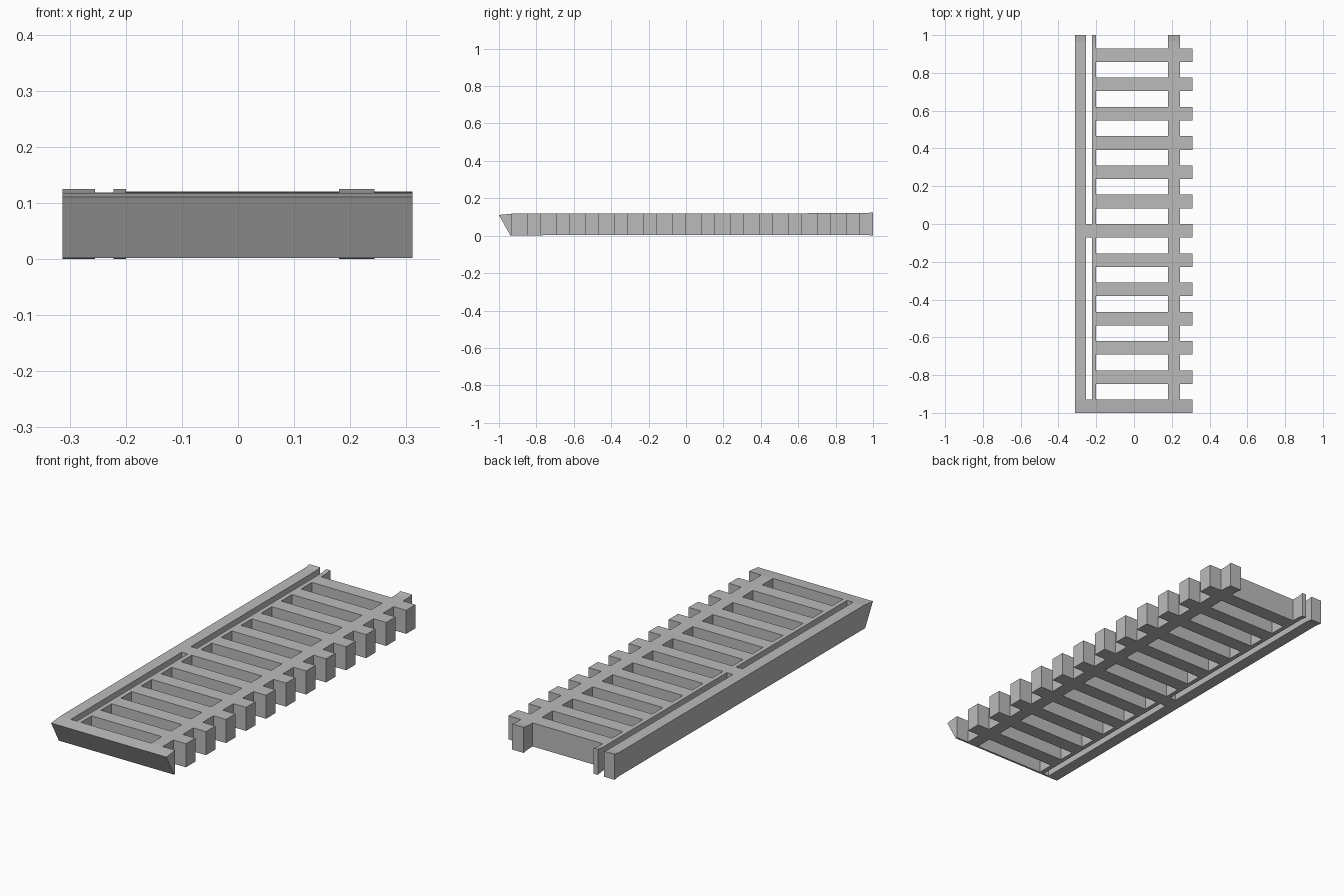
import bpy
import bmesh

cube = bpy.data.objects.get("Cube")
if cube:
    bpy.data.objects.remove(cube, do_unlink=True)

# One plain grey for the whole part
grey = bpy.data.materials.new("plain_grey")
grey.use_nodes = True
colour = (0.5, 0.5, 0.5, 1)
grey.diffuse_color = colour
grey.node_tree.nodes["Principled BSDF"].inputs["Base Color"].default_value = colour

# Plan layout: edge rail, slot, thin rail, openings, broad rail, slat tips
XS = [-0.313, -0.255, -0.222, -0.2, 0.18, 0.243, 0.311]
PITCH, WIDTH, SLATS, JOINED = 0.155, 0.072, 13, 6
YS = [-1.0]
for i in range(SLATS):
    back = -0.93 + i * PITCH
    if i:
        YS.append(back - WIDTH)
    YS.append(back)
YS += [0.965, 1.0]


def is_solid(col, row):
    """Rails run the full length; even rows up to the last slat are slats."""
    if col in (0, 2, 4):
        return True
    slat = row // 2 if row % 2 == 0 and row // 2 < SLATS else None
    if slat is None:
        return False
    return col != 1 or slat in (0, JOINED)


# Top surface of the grate
bm = bmesh.new()
grid = {(i, j): bm.verts.new((x, y, 0.1175 + 0.0015 * (y + 1)))
        for i, x in enumerate(XS) for j, y in enumerate(YS)}
for i in range(len(XS) - 1):
    for j in range(len(YS) - 1):
        if is_solid(i, j):
            bm.faces.new([grid[i, j], grid[i + 1, j],
                          grid[i + 1, j + 1], grid[i, j + 1]])
bmesh.ops.delete(bm, geom=[v for v in bm.verts if not v.link_faces], context='VERTS')

# Give the grate its depth
top = set(bm.verts)
extruded = bmesh.ops.extrude_face_region(bm, geom=bm.faces[:], use_keep_orig=True)
lower = [g for g in extruded["geom"] if isinstance(g, bmesh.types.BMVert)]
bmesh.ops.translate(bm, verts=lower, vec=(0, 0, -0.1155))

# Raked front face and slightly flared rail ends
for v in bm.verts:
    if v.co.y < -0.99:
        if v in top:
            v.co.z = 0.111
        else:
            v.co.y = -0.94
    elif v.co.y > 0.99:
        v.co.z = 0.125 if v in top else 0.0

bmesh.ops.recalc_face_normals(bm, faces=bm.faces[:])
bmesh.ops.dissolve_limit(bm, angle_limit=0.001, verts=bm.verts[:], edges=bm.edges[:])

mesh = bpy.data.meshes.new("slatted_grate")
bm.to_mesh(mesh)
bm.free()
mesh.materials.append(grey)
grate = bpy.data.objects.new("slatted_grate", mesh)
bpy.context.collection.objects.link(grate)
